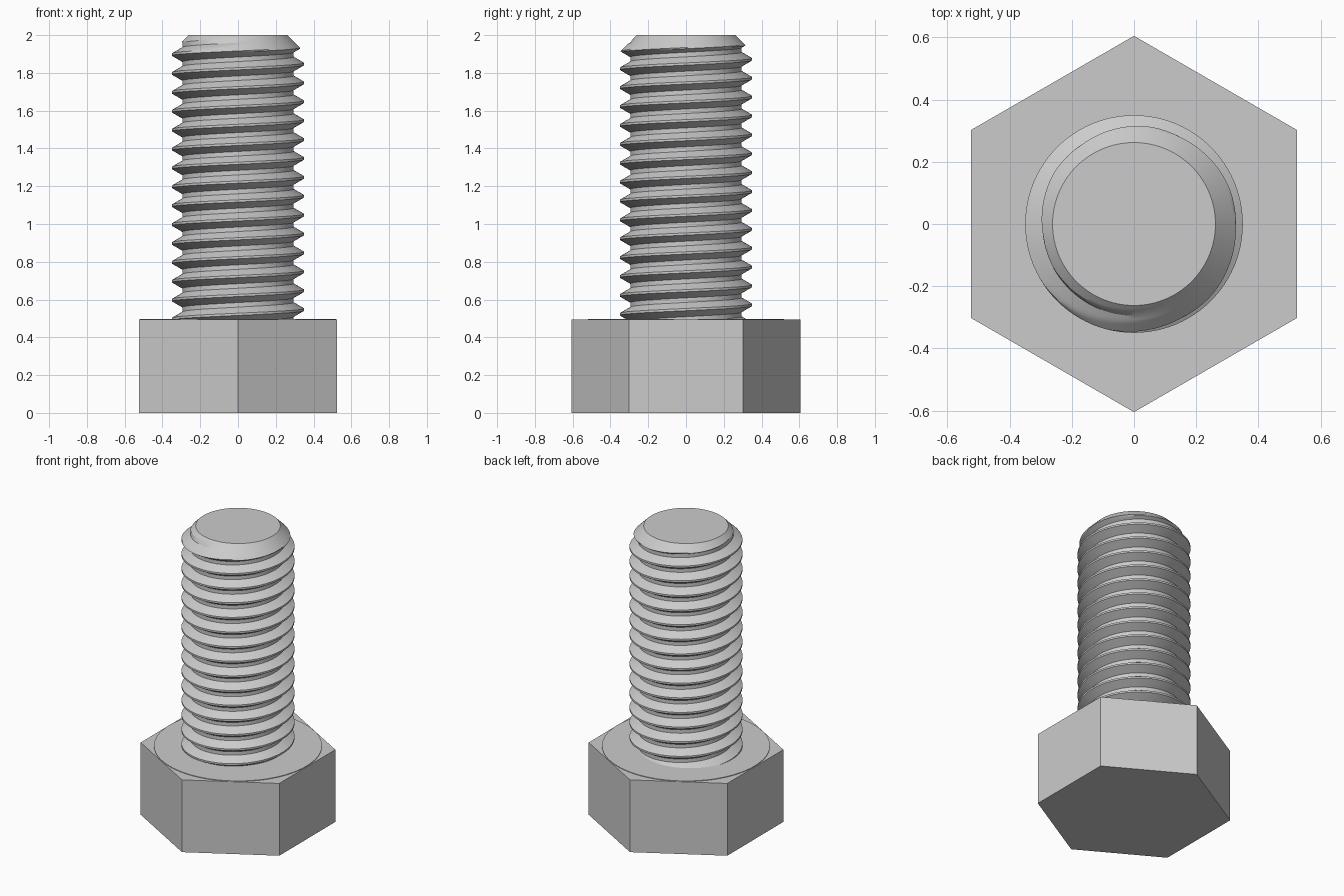
import bpy, bmesh
from math import cos, sin, pi, tau, atan2, radians

cube = bpy.data.objects.get("Cube")
if cube:
    bpy.data.objects.remove(cube, do_unlink=True)

steel = bpy.data.materials.new("grey steel")
steel.use_nodes = True
GREY = (0.6, 0.6, 0.6, 1)
steel.diffuse_color = GREY
steel.node_tree.nodes["Principled BSDF"].inputs["Base Color"].default_value = GREY


def finish(bm, name):
    bmesh.ops.recalc_face_normals(bm, faces=bm.faces[:])
    mesh = bpy.data.meshes.new(name)
    bm.to_mesh(mesh)
    bm.free()
    mesh.materials.append(steel)
    obj = bpy.data.objects.new(name, mesh)
    bpy.context.collection.objects.link(obj)
    bpy.ops.object.select_all(action="DESELECT")
    obj.select_set(True)
    bpy.context.view_layer.objects.active = obj
    bpy.ops.object.shade_smooth_by_angle(angle=radians(25))
    return obj


def prism(name, radius, sides, z0, z1):
    """Upright prism with one corner on the +y axis."""
    bm = bmesh.new()
    base = bm.faces.new([bm.verts.new((radius * sin(tau * i / sides),
                                       radius * cos(tau * i / sides), z0))
                         for i in range(sides)])
    top = bmesh.ops.extrude_face_region(bm, geom=[base], use_keep_orig=True)["geom"]
    bmesh.ops.translate(bm, vec=(0, 0, z1 - z0),
                        verts=[v for v in top if isinstance(v, bmesh.types.BMVert)])
    return finish(bm, name)


# Head and the thin raised bearing face on it
HEAD = 0.494
prism("hex_head", 0.605, 6, 0, HEAD)
prism("bearing_face", 0.52, 96, HEAD - 0.01, HEAD + 0.004)

# Threaded shank: a helical ridge profile trimmed by a 45 degree end chamfer
TOP, TIP, ROOT, CREST, PITCH = 2.0, 0.262, 0.295, 0.35, 0.1
SEGS, START, TURNS = 96, 0.247, 19
FLANK, FLAT = 0.032, 0.006
STEPS = 5

ridge = [(-FLAT - FLANK, ROOT)]
for i in range(STEPS + 1):
    ridge.append((-FLAT - FLANK * (1 - i / STEPS), ROOT + (CREST - ROOT) * i / STEPS))
ridge = ridge[1:] + [(-dz, r) for dz, r in reversed(ridge[1:])]


def shank_point(bm, angle, z, r):
    z = min(z, TOP)
    r = min(r, TIP + TOP - z)
    return bm.verts.new((r * cos(angle), r * sin(angle), z))


bm = bmesh.new()
columns = []
for s in range(SEGS + 1):
    a = tau * s / SEGS
    lift = START + PITCH * s / SEGS
    columns.append([shank_point(bm, a, lift + k * PITCH + dz, r)
                    for k in range(TURNS) for dz, r in ridge])
for left, right in zip(columns, columns[1:]):
    for i in range(len(left) - 1):
        bm.faces.new((left[i], right[i], right[i + 1], left[i + 1]))
bmesh.ops.remove_doubles(bm, verts=bm.verts[:], dist=0.0002)

# Flat end of the shank
rim = sorted((v for v in bm.verts if v.co.z > TOP - 0.0001),
             key=lambda v: atan2(v.co.y, v.co.x))
bm.faces.new(rim)
finish(bm, "threaded_shank")
